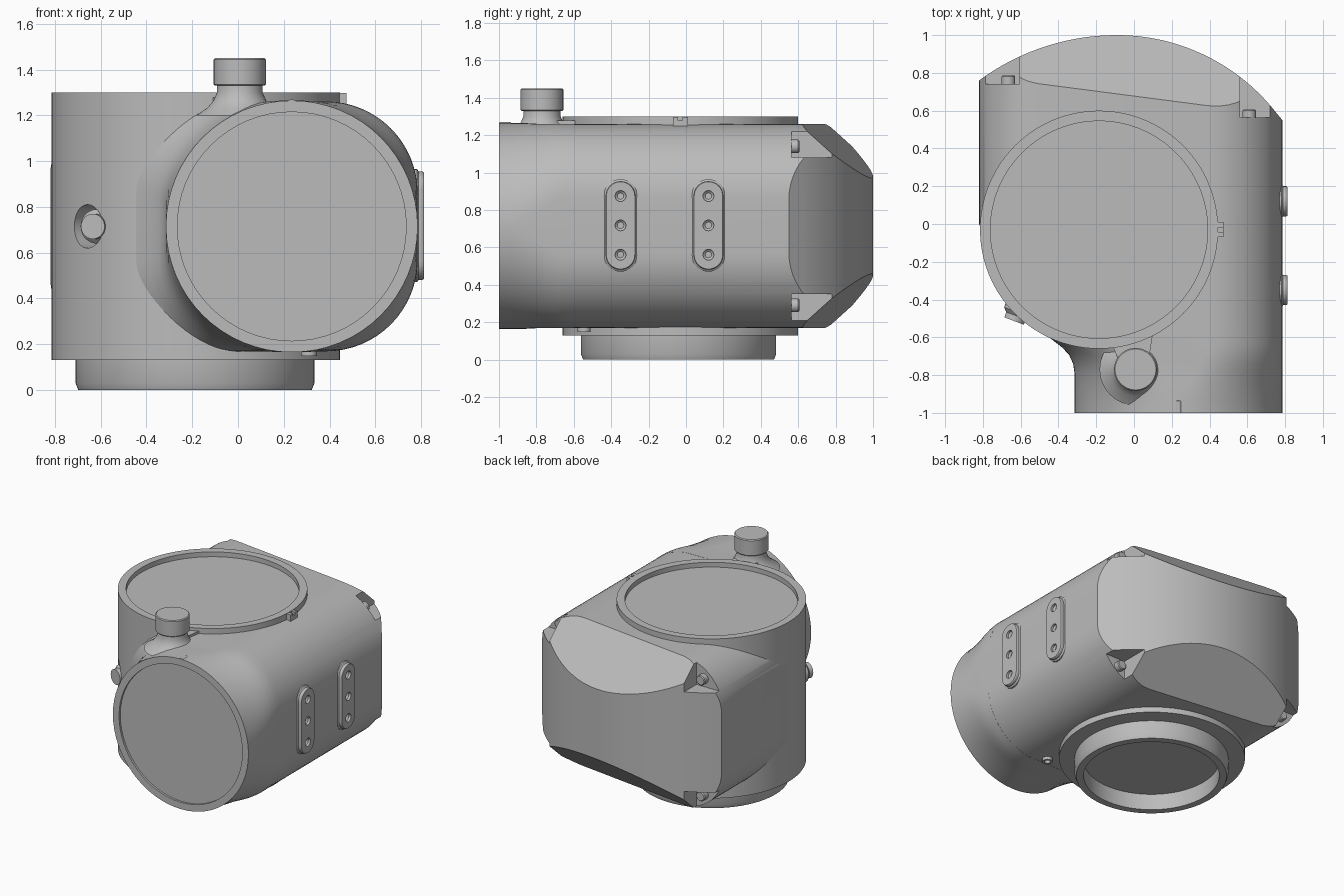
import bpy, bmesh
from math import sin, cos, pi, sqrt, radians
from mathutils import Vector, Matrix

cube = bpy.data.objects.get("Cube")
if cube:
    bpy.data.objects.remove(cube, do_unlink=True)

grey = bpy.data.materials.new("housing grey")
grey.use_nodes = True
grey.diffuse_color = (0.5, 0.5, 0.5, 1)
grey.node_tree.nodes["Principled BSDF"].inputs["Base Color"].default_value = (0.5, 0.5, 0.5, 1)

MID = 0.715                 # height of the horizontal axis
CX, CY, R = -0.185, -0.03, 0.63   # upright barrel
NX = 0.235                  # front neck axis


def finish(name, bm):
    bmesh.ops.recalc_face_normals(bm, faces=bm.faces[:])
    me = bpy.data.meshes.new(name)
    bm.to_mesh(me)
    bm.free()
    me.materials.append(grey)
    ob = bpy.data.objects.new(name, me)
    bpy.context.collection.objects.link(ob)
    return ob


def loft_mesh(rings):
    """Skin a list of equal-length point rings and cap both ends."""
    bm = bmesh.new()
    vs = [[bm.verts.new(p) for p in ring] for ring in rings]
    n = len(vs[0])
    for a, b in zip(vs, vs[1:]):
        for i in range(n):
            j = (i + 1) % n
            bm.faces.new((a[i], a[j], b[j], b[i]))
    bm.faces.new(vs[0])
    bm.faces.new(vs[-1])
    return bm


def loft(name, rings):
    return finish(name, loft_mesh(rings))


def lathe(name, origin, axis, profile, n=96):
    """Revolve (radius, height) pairs around an axis."""
    q = Vector((0, 0, 1)).rotation_difference(Vector(axis).normalized())
    o = Vector(origin)
    return loft(name, [[o + q @ Vector((r * cos(2 * pi * i / n), r * sin(2 * pi * i / n), h))
                        for i in range(n)] for r, h in profile])


def block(name, lo, hi):
    bm = bmesh.new()
    bmesh.ops.create_cube(bm, size=1)
    lo, hi = Vector(lo), Vector(hi)
    bmesh.ops.transform(bm, verts=bm.verts[:],
                        matrix=Matrix.Translation((lo + hi) / 2) @ Matrix.Diagonal((*(hi - lo), 1)))
    return finish(name, bm)


def rounded(x0, x1, half, r_left, r_right, y, seg=16):
    """Rounded rectangle across the y axis."""
    pts = []
    for k, (sx, sz) in enumerate(((1, 1), (-1, 1), (-1, -1), (1, -1))):
        r = r_right if sx > 0 else r_left
        cx = x1 - r if sx > 0 else x0 + r
        for i in range(seg + 1):
            a = (k + i / seg) * pi / 2
            pts.append((cx + r * cos(a), y, MID + sz * (half - r) + r * sin(a)))
    return pts


def boolean(target, cutter, op="DIFFERENCE", keep=False):
    cutter.hide_render = True
    bpy.context.view_layer.objects.active = target
    mod = target.modifiers.new("cut", "BOOLEAN")
    mod.operation, mod.object, mod.solver = op, cutter, "EXACT"
    bpy.ops.object.modifier_apply(modifier=mod.name)
    if not keep:
        bpy.data.objects.remove(cutter, do_unlink=True)


# Body: plan outline with a bowed back, tapered above and below
outline = [(0.785, -0.65), (0.785, 0.55)]
for i in range(1, 48):
    x = 0.785 - 1.605 * i / 48
    rad = 1.07 if x > -0.09 else 1.23
    outline.append((x, 1 - rad + sqrt(rad ** 2 - (x + 0.09) ** 2)))
outline += [(-0.82, 0.76), (-0.82, 0)]
for i in range(25):
    a = pi + pi / 2 * i / 24
    outline.append((CX + 0.62 * cos(a), CY + 0.62 * sin(a)))
bm = loft_mesh([[(x, y, z) for x, y in outline] for z in (0, 1.5)])
for s in (1, -1):
    bmesh.ops.bisect_plane(bm, geom=bm.verts[:] + bm.edges[:] + bm.faces[:],
                           plane_co=(-0.09, 1, MID + s * 0.265),
                           plane_no=(0.117, 0.9, s), clear_outer=True)
    bmesh.ops.holes_fill(bm, edges=[e for e in bm.edges if e.is_boundary], sides=0)
body = finish("body", bm)
section = [rounded(-0.82, 0.785, 0.545, 0.32, 0.4, y) for y in (-0.9, 1.2)]
boolean(body, loft("body_section", section), "INTERSECT")

# Corner pockets with screws
for s, level in ((1, "upper"), (-1, "lower")):
    za, zb = sorted((MID + s * 0.365, MID + s * 0.7))
    boolean(body, block("pocket", (0.56, 0.565, za), (1, 1.2, zb)))
    boolean(body, block("pocket", (-1, 0.742, za), (-0.605, 1.2, zb)))
    for side, x, y in (("left", 0.61, 0.55), ("right", -0.665, 0.73)):
        lathe(f"{level}_{side}_screw", (x, y, MID + s * 0.425), (0, 1, 0),
              [(0.036, 0), (0.036, 0.05), (0.03, 0.056)], 24)

# Upright barrel with recessed top, and the port on its flank
barrel = lathe("barrel", (CX, CY, 0), (0, 0, 1),
               [(0.575, 1.265), (0.575, 1.3), (R, 1.3), (R, 0.13)], 128)
out = Vector((-0.75, -0.66, 0)).normalized()
port = Vector((CX, CY, MID)) + out * 0.53
cutter = lathe("port_cutter", port, out, [(0.095, 0), (0.095, 0.3)], 40)
boolean(body, cutter, keep=True)
boolean(barrel, cutter)
plug = Vector((-0.6, -0.42, MID))
lathe("port_plug", plug, (-0.35, -0.94, 0), [(0.075, -0.04), (0.075, 0.05), (0.055, 0.07), (0.055, 0.1)], 32)

# Base collar, open underneath
lathe("base_collar", (CX - 0.003, CY - 0.01, 0), (0, 0, 1),
      [(0.46, 0.12), (0.46, 0), (0.51, 0), (0.522, 0.03), (0.522, 0.16)], 128)

# Front neck: round mouth blending into the boxy body
steps = [(-1, -0.315, 0.549), (-0.93, -0.315, 0.54), (-0.86, -0.315, 0.51), (-0.79, -0.315, 0.47),
         (-0.74, -0.322, 0.435), (-0.69, -0.345, 0.41), (-0.65, -0.385, 0.4), (-0.6, -0.45, 0.4)]
rings = [rounded(NX - 0.5, NX + 0.5, 0.5, 0.499, 0.499, y) for y in (-0.985, -1)]
rings += [rounded(x0, 0.785, 0.55 if y < -0.8 else 0.546, min(r, 0.549), r, y) for y, x0, r in steps]
loft("front_neck", rings)

# Filler cap on a stem that runs into the barrel
lathe("cap_stem", (0.008, -0.77, 0), (0, 0, 1),
      [(0.19, 1.2), (0.14, 1.235), (0.115, 1.265), (0.1, 1.3), (0.1, 1.34)], 48)
lathe("cap", (0.008, -0.77, 0), (0, 0, 1),
      [(0.108, 1.33), (0.114, 1.336), (0.114, 1.444), (0.108, 1.45)], 64)
loft("stem_web", [[(-0.12, -0.63, z), (0.1, -0.58, z), (0.07, -0.77, z), (-0.06, -0.77, z)]
                  for z in (1.2, 1.278)])


# Side mounting pads with three holes each
def stadium(yc, w, x):
    pts = []
    for i in range(34):
        up = 1 if i < 17 else -1
        a = pi * (i - (0 if up > 0 else 1)) / 16
        pts.append((x, yc + w * cos(a), MID + 0.003 + up * 0.157 + w * sin(a)))
    return pts


for label, yc in (("front", -0.35), ("rear", 0.12)):
    pad = loft(label + "_mounting_pad", [stadium(yc, w, x) for w, x in
                                         ((0.09, 0.74), (0.09, 0.782), (0.08, 0.79), (0.08, 0.806), (0.076, 0.812))])
    for dz in (-0.157, 0, 0.157):
        boolean(pad, lathe("hole", (0.83, yc, MID + 0.003 + dz), (-1, 0, 0),
                           [(0.029, 0), (0.029, 0.035), (0.012, 0.05)], 20))


# Alignment tabs: slotted lugs beside each opening
def lug(name, lo, hi, axis):
    ob = block(name, lo, hi)
    a, b = Vector(lo), Vector(hi)
    mid = (a[axis] + b[axis]) / 2
    a -= Vector((0.01, 0.01, 0.01))
    b += Vector((0.01, 0.01, 0.01))
    a[axis], b[axis] = mid - 0.012, mid + 0.012
    a.z = b.z - 0.03
    boolean(ob, block("slot", a, b))


lug("top_lug", (0.42, -0.07, 1.24), (0.475, 0.01, 1.298), 1)
lathe("front_lug", (NX, -0.998, 1.25), (0, 1, 0), [(0.02, 0), (0.02, 0.06), (0.01, 0.07)], 20)
lathe("bottom_lug", (0.31, -0.545, 0.148), (0, 0, 1), [(0.02, 0.02), (0.02, 0), (0.035, 0), (0.035, 0.05)], 24)

# Smooth shading with crisp edges
bpy.ops.object.select_all(action="DESELECT")
for ob in bpy.context.collection.objects:
    if ob.type == "MESH" and grey.name in ob.data.materials:
        ob.select_set(True)
        bpy.context.view_layer.objects.active = ob
bpy.ops.object.shade_smooth_by_angle(angle=radians(28))
